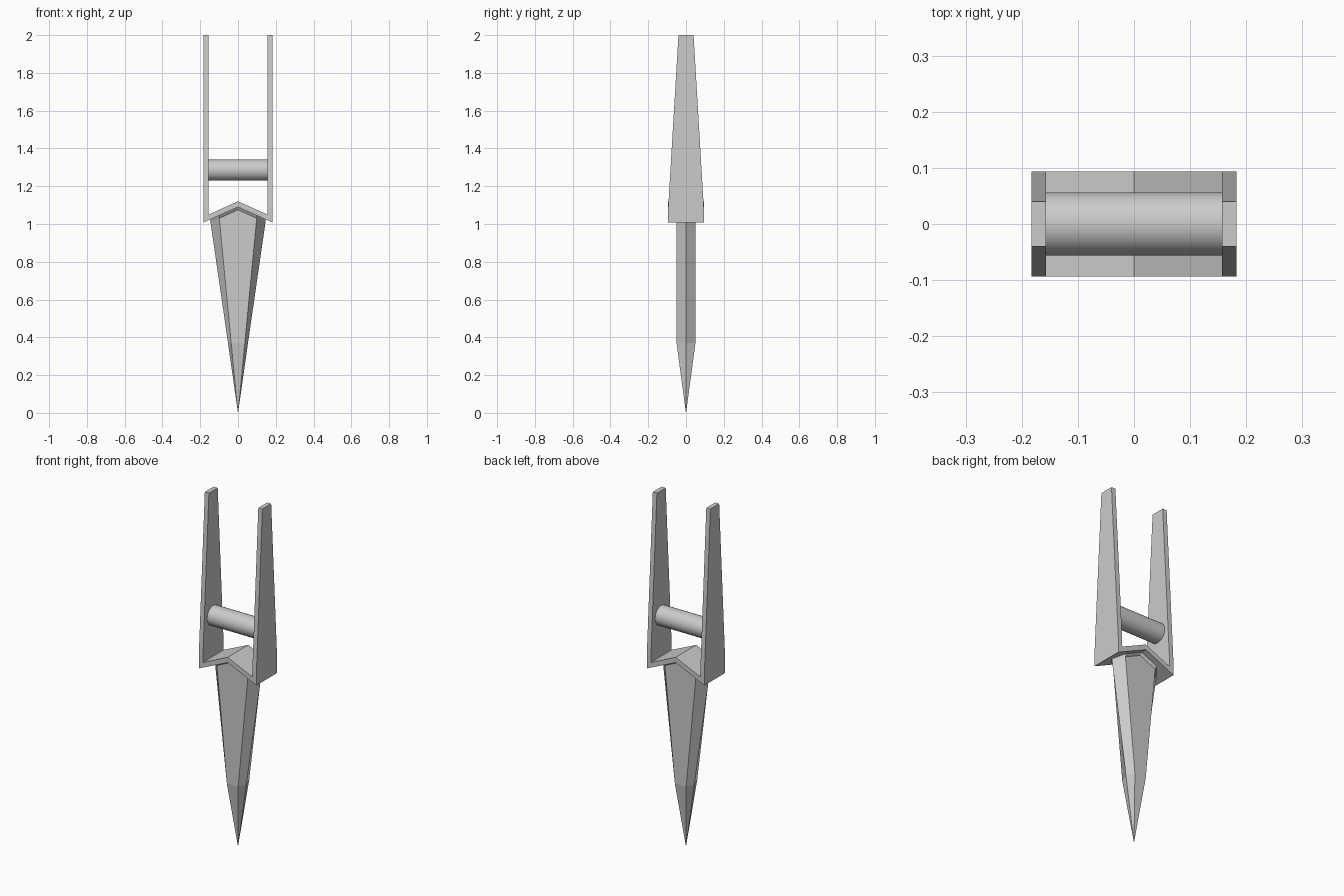
import bpy
import bmesh
import math

if "Cube" in bpy.data.objects:
    bpy.data.objects.remove(bpy.data.objects["Cube"], do_unlink=True)

GREY = (0.6, 0.6, 0.6, 1.0)
metal = bpy.data.materials.new("light_grey_metal")
metal.use_nodes = True
metal.diffuse_color = GREY
metal.node_tree.nodes["Principled BSDF"].inputs["Base Color"].default_value = GREY

INNER, OUTER = 0.157, 0.183   # prong faces
DEPTH = 0.094                 # half depth of the fork base
SHOULDER, TOP = 1.09, 2.0     # prong taper start and end


def underside(x):
    """Height of the roof-shaped underside of the fork."""
    return 1.09 - 0.45 * abs(x)


def loft(name, rings):
    """Skin a list of equal-length rings and close both ends."""
    bm = bmesh.new()
    loops = [[bm.verts.new(p) for p in ring] for ring in rings]
    n = len(rings[0])
    for a, b in zip(loops, loops[1:]):
        for i in range(n):
            j = (i + 1) % n
            bm.faces.new((a[i], a[j], b[j], b[i]))
    bm.faces.new(loops[0])
    bm.faces.new(loops[-1])
    bmesh.ops.remove_doubles(bm, verts=bm.verts, dist=0.00001)
    bmesh.ops.recalc_face_normals(bm, faces=bm.faces)
    mesh = bpy.data.meshes.new(name)
    bm.to_mesh(mesh)
    bm.free()
    mesh.materials.append(metal)
    obj = bpy.data.objects.new(name, mesh)
    bpy.context.collection.objects.link(obj)
    return obj


# Two tapered prongs
for name, side in (("left_prong", 1), ("right_prong", -1)):
    corners = [(INNER, -1), (OUTER, -1), (OUTER, 1), (INNER, 1)]
    foot = [(side * x, s * DEPTH, underside(x)) for x, s in corners]
    shoulder = [(side * x, s * DEPTH, SHOULDER) for x, s in corners]
    tip = [(side * x, s * 0.04, TOP) for x, s in corners]
    loft(name, [foot, shoulder, tip])

# Roof-shaped plate joining the prongs
loft("fork_base", [
    [(x, s * DEPTH, underside(x) + lift)
     for s, lift in ((-1, 0), (1, 0), (1, 0.03), (-1, 0.03))]
    for x in (-INNER, 0, INNER)])


# Six-sided spike, flared slightly where it meets the fork
def spike_ring(scale, depth, height):
    outline = [(0.147, 0), (0.1, 1), (0, 1), (-0.1, 1),
               (-0.147, 0), (-0.1, -1), (0, -1), (0.1, -1)]
    return [(x * scale, s * depth, height(x)) for x, s in outline]


loft("spike", [
    spike_ring(1, 0.06, underside),
    spike_ring(0.99, 0.05, lambda x: underside(x) - 0.015),
    spike_ring(0.36, 0.05, lambda x: 0.37),
    spike_ring(0.003, 0.0004, lambda x: 0)])

# Round cross bar
bpy.ops.mesh.primitive_cylinder_add(
    vertices=48, radius=0.056, depth=2 * INNER,
    location=(0, 0, 1.285), rotation=(0, math.pi / 2, 0))
bar = bpy.context.object
bar.name = "cross_bar"
bar.data.materials.append(metal)
bpy.ops.object.shade_smooth_by_angle()
